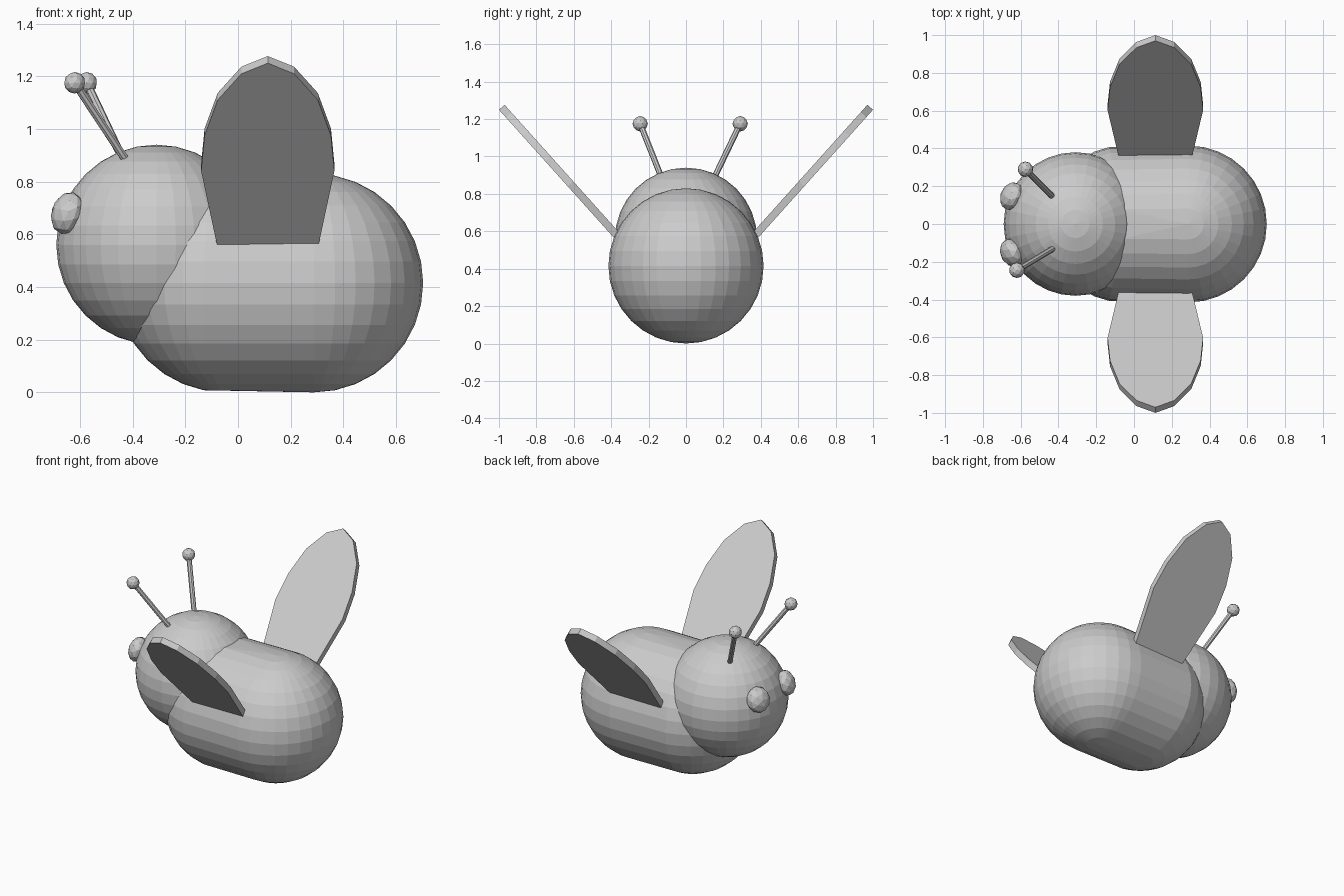
import bpy, bmesh
from mathutils import Vector, Matrix

if "Cube" in bpy.data.objects:
    bpy.data.objects.remove(bpy.data.objects["Cube"])


def add_object(name, bm):
    bmesh.ops.recalc_face_normals(bm, faces=bm.faces)
    mesh = bpy.data.meshes.new(name)
    bm.to_mesh(mesh)
    bm.free()
    obj = bpy.data.objects.new(name, mesh)
    bpy.context.collection.objects.link(obj)
    return obj


def ball(name, centre, radius, stretch=0.0):
    """Faceted sphere; its +x half can be pulled along x to make a capsule."""
    bm = bmesh.new()
    bmesh.ops.create_uvsphere(bm, u_segments=32, v_segments=16, radius=radius)
    for v in bm.verts:
        if v.co.x > -0.001:
            v.co.x += stretch
    bmesh.ops.translate(bm, vec=centre, verts=bm.verts)
    return add_object(name, bm)


def eye(name, centre, normal):
    """Low-poly ball flattened against the head."""
    bm = bmesh.new()
    rot = Vector(normal).to_track_quat('Z', 'Y').to_matrix().to_4x4()
    mat = Matrix.Translation(centre) @ rot @ Matrix.Diagonal((0.078, 0.083, 0.058, 1))
    bmesh.ops.create_icosphere(bm, subdivisions=2, radius=1, matrix=mat)
    return add_object(name, bm)


def antenna(name, base, tip):
    """Thin rod with a small ball on the end."""
    base, tip = Vector(base), Vector(tip)
    d = tip - base
    bm = bmesh.new()
    mat = Matrix.Translation((base + tip) / 2) @ d.to_track_quat('Z', 'Y').to_matrix().to_4x4()
    bmesh.ops.create_cone(bm, cap_ends=True, segments=8, radius1=0.016, radius2=0.016,
                          depth=d.length, matrix=mat)
    bmesh.ops.create_icosphere(bm, subdivisions=2, radius=0.041, matrix=Matrix.Translation(tip))
    return add_object(name, bm)


def wing(name, side):
    """Leaf-shaped plate; outline is (distance from tip, half width)."""
    half = [(0.054, 0.10), (0.188, 0.19), (0.37, 0.24), (0.55, 0.253), (0.914, 0.195), (1.0, 0.17)]
    outline = [(0, 0)] + half + [(s, -w) for s, w in reversed(half)]
    tip = Vector((0.113, 0.985 * side, 1.263))
    along = Vector((0, -0.668 * side, -0.744))
    thick = Vector((0, 0.744 * side, -0.668)) * 0.02
    bm = bmesh.new()
    rings = []
    for k in (-1, 1):
        rings.append([bm.verts.new(tip + along * s + Vector((w, 0, 0)) + thick * k)
                      for s, w in outline])
        bm.faces.new(rings[-1])
    n = len(outline)
    for i in range(n):
        j = (i + 1) % n
        bm.faces.new((rings[0][i], rings[0][j], rings[1][j], rings[1][i]))
    return add_object(name, bm)


# body and head
ball("body", (-0.05, 0, 0.415), 0.415, stretch=0.338)
ball("head", (-0.31, 0, 0.56), 0.38)

# eyes
eye("eye_left", (-0.647, 0.147, 0.68), (-0.335, 0.15, 0.12))
eye("eye_right", (-0.647, -0.153, 0.68), (-0.335, -0.15, 0.12))

# antennae
antenna("antenna_left", (-0.435, 0.148, 0.88), (-0.575, 0.29, 1.175))
antenna("antenna_right", (-0.425, -0.128, 0.88), (-0.62, -0.245, 1.175))

# wings
wing("wing_left", 1)
wing("wing_right", -1)
